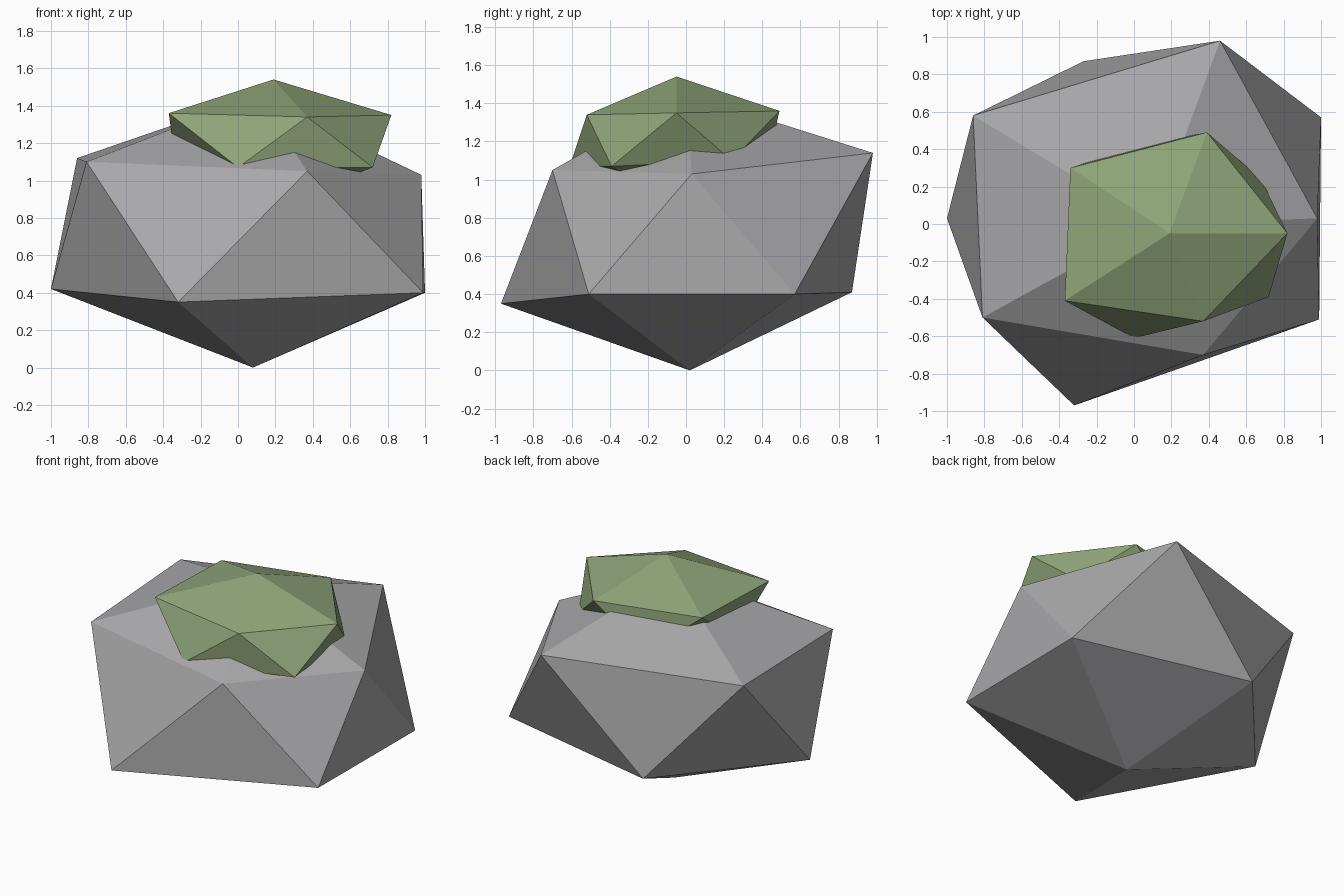
import bpy
import bmesh

default_cube = bpy.data.objects.get("Cube")
if default_cube:
    bpy.data.objects.remove(default_cube, do_unlink=True)


def make_material(name, colour):
    material = bpy.data.materials.new(name)
    material.use_nodes = True
    material.diffuse_color = colour
    shader = next(n for n in material.node_tree.nodes if n.type == "BSDF_PRINCIPLED")
    shader.inputs["Base Color"].default_value = colour
    shader.inputs["Roughness"].default_value = 0.9
    return material


def make_boulder(name, bottom, lower_ring, upper_ring, top, material):
    """Uneven icosahedron: two staggered rings of corners capped by two poles."""
    bm = bmesh.new()
    base = bm.verts.new(bottom)
    peak = bm.verts.new(top)
    lower = [bm.verts.new(corner) for corner in lower_ring]
    upper = [bm.verts.new(corner) for corner in upper_ring]
    count = len(lower)
    for i in range(count):
        following = (i + 1) % count
        bm.faces.new((base, lower[following], lower[i]))
        bm.faces.new((lower[i], lower[following], upper[i]))
        bm.faces.new((upper[i], lower[following], upper[following]))
        bm.faces.new((upper[i], upper[following], peak))
    bmesh.ops.recalc_face_normals(bm, faces=bm.faces[:])
    mesh = bpy.data.meshes.new(name)
    bm.to_mesh(mesh)
    bm.free()
    mesh.materials.append(material)
    boulder = bpy.data.objects.new(name, mesh)
    bpy.context.scene.collection.objects.link(boulder)
    return boulder


stone_grey = make_material("stone grey", (0.39, 0.39, 0.40, 1))
moss_green = make_material("moss green", (0.27, 0.37, 0.19, 1))

# Large faceted stone standing on one corner
make_boulder(
    "rock",
    bottom=(0.08, 0.02, 0),
    lower_ring=[(-1, 0.03, 0.42), (-0.32, -0.97, 0.35), (0.99, -0.51, 0.4),
                (1, 0.57, 0.4), (-0.27, 0.87, 0.41)],
    upper_ring=[(-0.81, -0.5, 1.1), (0.37, -0.7, 1.05), (0.98, 0.03, 1.03),
                (0.46, 0.98, 1.14), (-0.86, 0.58, 1.12)],
    top=(0.1, 0, 1.45),
    material=stone_grey,
)

# Flattened clump of moss sunk into the top of the stone
make_boulder(
    "moss_cap",
    bottom=(0.19, -0.04, 0.87),
    lower_ring=[(0, -0.61, 1.07), (0.72, -0.39, 1.07), (0.68, 0.24, 1.1),
                (0.03, 0.42, 1.06), (-0.33, -0.07, 1.06)],
    upper_ring=[(0.37, -0.52, 1.34), (0.82, -0.05, 1.35), (0.39, 0.49, 1.36),
                (-0.34, 0.3, 1.36), (-0.37, -0.41, 1.36)],
    top=(0.19, -0.05, 1.54),
    material=moss_green,
)
